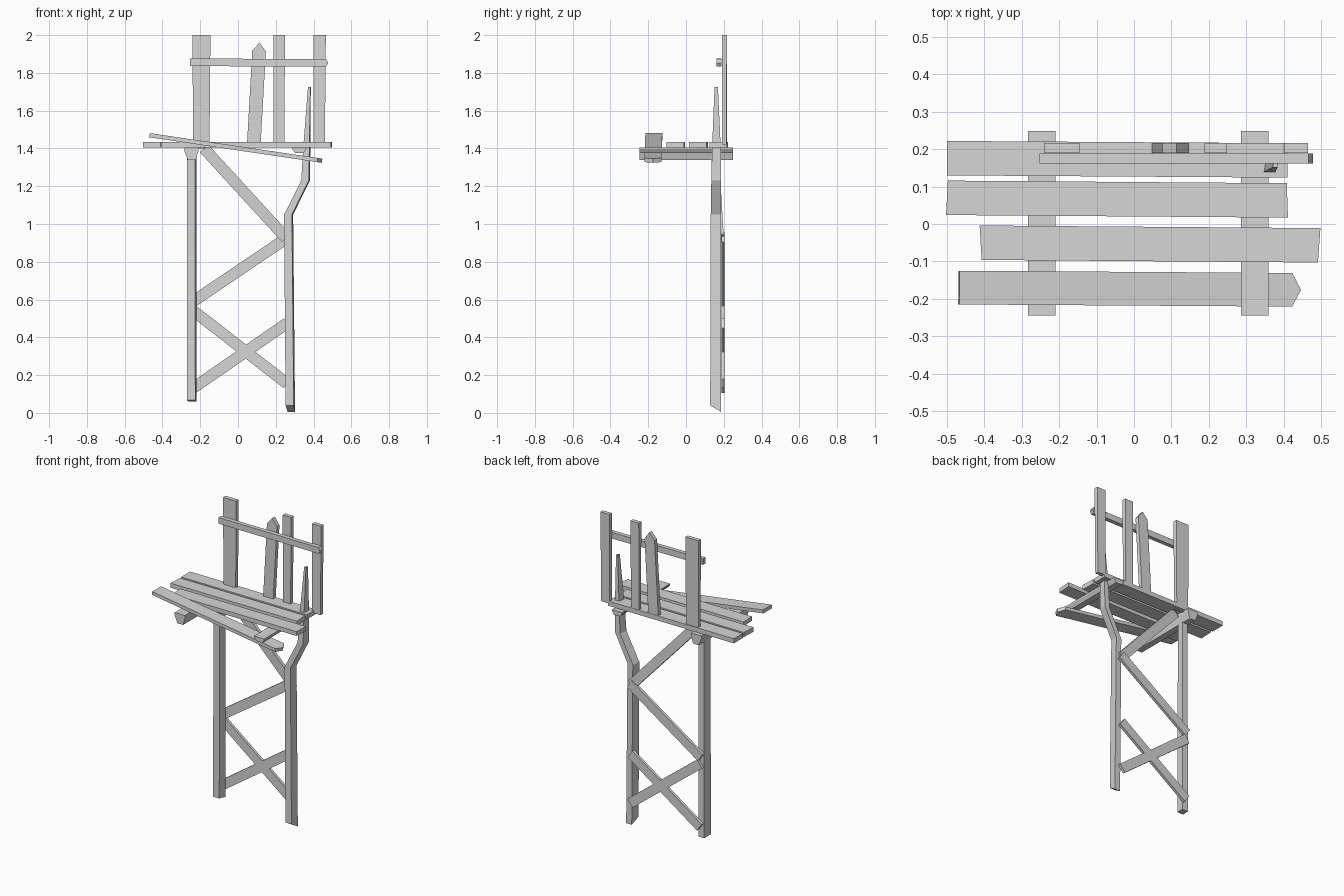
import bpy, bmesh
from mathutils import Vector

cube = bpy.data.objects.get("Cube")
if cube:
    bpy.data.objects.remove(cube, do_unlink=True)

wood = bpy.data.materials.new("weathered_grey")
wood.use_nodes = True
grey = (0.67, 0.67, 0.67, 1)
wood.diffuse_color = grey
wood.node_tree.nodes["Principled BSDF"].inputs["Base Color"].default_value = grey


def loft(name, rings):
    """Skin a list of equal-length rings and cap both ends."""
    bm = bmesh.new()
    loops = [[bm.verts.new(p) for p in ring] for ring in rings]
    n = len(loops[0])
    for lo, hi in zip(loops, loops[1:]):
        for i in range(n):
            j = (i + 1) % n
            bm.faces.new((lo[i], lo[j], hi[j], hi[i]))
    bm.faces.new(loops[0][::-1])
    bm.faces.new(loops[-1])
    bmesh.ops.recalc_face_normals(bm, faces=bm.faces)
    mesh = bpy.data.meshes.new(name)
    bm.to_mesh(mesh)
    bm.free()
    mesh.materials.append(wood)
    obj = bpy.data.objects.new(name, mesh)
    bpy.context.collection.objects.link(obj)
    return obj


def board(name, a, b, width, thick, normal, point=0.0, skew=0.0):
    """Flat board from a to b; point sharpens end b, skew slants the ends."""
    a, b = Vector(a), Vector(b)
    along = (b - a).normalized()
    side = Vector(normal).cross(along).normalized() * width / 2
    out = along.cross(side).normalized() * thick / 2
    slant = along * skew
    outline = [a - side - slant, b - side + slant - along * point]
    if point:
        outline.append(b)
    outline += [b + side - slant - along * point, a + side + slant]
    return loft(name, [[p - out for p in outline], [p + out for p in outline]])


SQUARE = ((-0.5, -0.5), (0.5, -0.5), (0.5, 0.5), (-0.5, 0.5))
HEWN = ((-0.5, -0.5), (0.36, -0.5), (0.5, 0.5), (-0.3, 0.5))


def post(name, stations, section=SQUARE, slope=0.0):
    """Upright timber through (x, y, z, width, depth); slope cuts the foot."""
    rings = []
    for k, (x, y, z, w, d) in enumerate(stations):
        cut = slope if k == 0 else 0
        rings.append([(x + sx * w, y + sy * d, z - sy * cut) for sx, sy in section])
    return loft(name, rings)


UP, BACK = (0, 0, 1), (0, 1, 0)

# Legs: one straight, one bent and tapering to a spike above the deck
post("right_leg", [(-0.245, 0.158, 0.063, 0.052, 0.056),
                   (-0.245, 0.16, 1.4, 0.05, 0.05)], HEWN, 0.008)
post("left_leg", [(0.277, 0.156, 0.023, 0.05, 0.056),
                  (0.268, 0.158, 1.05, 0.048, 0.054),
                  (0.358, 0.16, 1.23, 0.046, 0.052),
                  (0.364, 0.161, 1.4, 0.038, 0.046),
                  (0.378, 0.16, 1.725, 0.015, 0.018)], HEWN, 0.034)

# Joists with a wedge-shaped section, the left one thinner
for name, x, deep in (("right_joist", -0.246, 0.065), ("left_joist", 0.324, 0.03)):
    section = [(-0.038, 0), (0.036, 0), (0.036, 0.3),
               (0.022, 1), (-0.02, 1), (-0.038, 0.3)]
    loft(name, [[(x + dx, y, 1.405 - deep * t) for dx, t in section]
                for y in (-0.245, 0.248)])

# Deck planks, the front one fallen at a tilt
board("deck_plank_back", (-0.5, 0.176, 1.42), (0.41, 0.17, 1.42), 0.092, 0.03, UP)
board("deck_plank_middle", (-0.5, 0.07, 1.42), (0.41, 0.063, 1.42), 0.092, 0.03, UP, 0, 0.002)
board("deck_plank_front", (-0.41, -0.05, 1.42), (0.495, -0.057, 1.42), 0.092, 0.028, UP, 0, -0.003)
board("tilted_plank", (-0.468, -0.17, 1.47), (0.445, -0.176, 1.335), 0.09, 0.022, UP, 0.024)

# Railing uprights and top rail
post("railing_post_right", [(-0.195, 0.203, 1.4, 0.088, 0.024),
                            (-0.193, 0.203, 2.0, 0.094, 0.026)])
post("railing_post_centre", [(0.217, 0.203, 1.41, 0.056, 0.024),
                             (0.219, 0.203, 2.0, 0.06, 0.026)])
post("railing_post_left", [(0.43, 0.203, 1.42, 0.06, 0.024),
                           (0.433, 0.203, 2.0, 0.064, 0.026)])
board("railing_picket", (0.083, 0.203, 1.41), (0.114, 0.203, 1.96), 0.072, 0.026, BACK, 0.045)
board("top_rail", (-0.253, 0.175, 1.856), (0.478, 0.175, 1.853), 0.04, 0.027, BACK, 0.012)

# Diagonal braces behind the legs
braces = {"lower_brace_rising": ((-0.24, 0.13), (0.26, 0.475)),
          "lower_brace_falling": ((-0.24, 0.543), (0.26, 0.155)),
          "middle_brace": ((-0.245, 0.585), (0.265, 0.93))}
for name, ((xa, za), (xb, zb)) in braces.items():
    board(name, (xa, 0.196, za), (xb, 0.196, zb), 0.06, 0.018, BACK)
board("upper_brace", (0.255, 0.188, 0.925), (-0.18, 0.16, 1.4), 0.06, 0.022, BACK)
